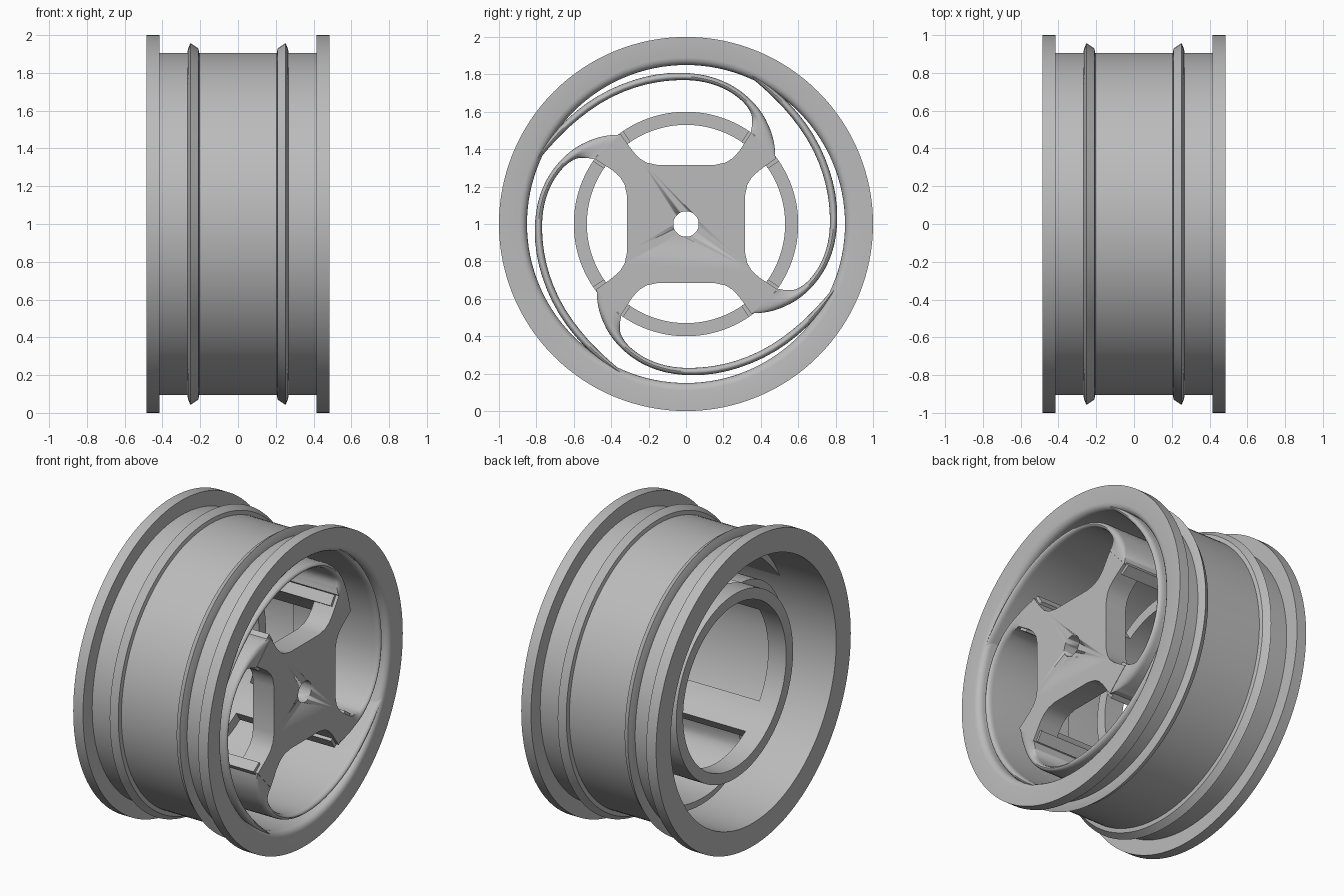
import bpy, bmesh, math
from math import radians, sin, cos, pi

old = bpy.data.objects.get("Cube")
if old:
    bpy.data.objects.remove(old, do_unlink=True)

metal = bpy.data.materials.new("plain grey metal")
metal.use_nodes = True
GREY = (0.5, 0.5, 0.5, 1)
metal.diffuse_color = GREY
metal.node_tree.nodes["Principled BSDF"].inputs["Base Color"].default_value = GREY

AXIS_Z = 1.0      # height of the wheel axis
FRONT = 0.48      # outer face of the hub and spokes


def finish(name, bm, angle=30):
    """Turn a bmesh into a smooth-shaded grey object."""
    bmesh.ops.recalc_face_normals(bm, faces=bm.faces)
    mesh = bpy.data.meshes.new(name)
    bm.to_mesh(mesh)
    bm.free()
    mesh.materials.append(metal)
    ob = bpy.data.objects.new(name, mesh)
    bpy.context.collection.objects.link(ob)
    ob.location.z = AXIS_Z
    bpy.ops.object.select_all(action='DESELECT')
    ob.select_set(True)
    bpy.context.view_layer.objects.active = ob
    bpy.ops.object.shade_smooth_by_angle(angle=radians(angle))
    return ob


def polar(bm, x, r, a):
    return bm.verts.new((x, r * cos(a), r * sin(a)))


def skin(bm, rings, closed):
    """Join cross-section loops; cap the ends when open."""
    n = len(rings[0])
    pairs = list(zip(rings, rings[1:])) + ([(rings[-1], rings[0])] if closed else [])
    for a, b in pairs:
        for i in range(n):
            j = (i + 1) % n
            bm.faces.new((a[i], a[j], b[j], b[i]))
    if not closed:
        bm.faces.new(rings[0])
        bm.faces.new(rings[-1])


def lathe(name, profile, start=0, sweep=360, steps=128):
    """Sweep a closed (x, radius) profile around the wheel axis."""
    bm = bmesh.new()
    full = sweep == 360
    count = steps if full else steps + 1
    rings = [[polar(bm, x, r, radians(start + sweep * i / steps)) for x, r in profile]
             for i in range(count)]
    skin(bm, rings, full)
    return finish(name, bm)


# Rim barrel with flanges, two raised ridges and a rounded front lip
half = [(0.205, 0.905), (0.21, 0.93), (0.252, 0.958), (0.265, 0.925),
        (0.268, 0.905), (0.415, 0.905), (0.415, 1.0), (0.485, 1.0)]
lip = [(0.485 - 0.04 * (1 - cos(t * pi / 8)), 0.89 - 0.04 * sin(t * pi / 8)) for t in range(5)]
outer = [(-x, r) for x, r in reversed(half)] + half
lathe("rim", outer + lip + [(-0.485, 0.85)])

# Hub drum: full rear ring and four shell pillars reaching the hub plate
lathe("drum_ring", [(-0.35, 0.53), (-0.35, 0.6), (-0.22, 0.6), (-0.22, 0.53)])
for k in range(4):
    lathe(f"drum_pillar_{k + 1}",
          [(-0.225, 0.53), (-0.225, 0.6), (FRONT - 0.02, 0.6), (FRONT - 0.02, 0.53)],
          34 + 90 * k, 22, 10)

# Hub plate: a cross shape repeated by quarter turns, with a centre bore
edge = [(0.35, 0.49), (0.285, 0.39), (0.25, 0.352), (0.21, 0.328), (0.15, 0.315),
        (-0.15, 0.315), (-0.21, 0.328), (-0.25, 0.352), (-0.285, 0.39), (-0.35, 0.48)]
bm = bmesh.new()
outline = []
for k in range(4):
    c, s = cos(k * pi / 2), sin(k * pi / 2)
    outline += [(c * y - s * z, s * y + c * z) for y, z in edge]
skin(bm, [[bm.verts.new((x, y, z)) for y, z in outline] for x in (0.33, FRONT)], False)
plate = finish("hub_plate", bm)

bm = bmesh.new()
skin(bm, [[polar(bm, x, 0.068, 2 * pi * i / 48) for i in range(48)] for x in (0.2, 0.6)], False)
cutter = finish("bore_cutter", bm)
cutter.hide_render = True
cutter.hide_set(True)
bore = plate.modifiers.new("bore", 'BOOLEAN')
bore.operation = 'DIFFERENCE'
bore.solver = 'EXACT'
bore.object = cutter

# Spiral spokes: outer and inner edges as (angle, radius)
OUTER = [(36, .59), (42, .635), (48, .675), (58, .73), (70, .775), (82, .80), (97, .812),
         (115, .822), (135, .842), (150, .865), (160, .885)]
INNER = [(55, .605), (57, .65), (60, .69), (66, .725), (75, .753), (85, .767), (98, .772),
         (115, .782), (135, .802), (150, .835), (160, .875)]
BACK = -0.14


def smooth_path(points, sub=4):
    """Catmull-Rom resampling of a polar path."""
    pts = [points[0]] + points + [points[-1]]
    out = []
    for a, b, c, d in zip(pts, pts[1:], pts[2:], pts[3:]):
        for i in range(sub):
            t = i / sub
            out.append([0.5 * (2 * q + (r - p) * t + (2 * p - 5 * q + 4 * r - s) * t * t
                               + (3 * q - p - 3 * r + s) * t ** 3)
                        for p, q, r, s in zip(a, b, c, d)])
    return out + [list(points[-1])]


def spoke(name, turn):
    bm = bmesh.new()
    rings = []
    path = list(zip(smooth_path(OUTER), smooth_path(INNER)))
    for i, ((ao, ro), (ai, ri)) in enumerate(path):
        ao, ai = radians(ao + turn), radians(ai + turn)
        yo, zo, yi, zi = ro * cos(ao), ro * sin(ao), ri * cos(ai), ri * sin(ai)
        depth = 0.035 * min(1, i / 8)     # front edge rounds off away from the hub
        ring = [bm.verts.new((BACK, yi, zi))]
        for j in range(9):
            t = pi * j / 8
            f = (1 - cos(t)) / 2
            ring.append(bm.verts.new((FRONT - 0.002 - depth * (1 - sin(t)),
                                      yi + (yo - yi) * f, zi + (zo - zi) * f)))
        ring.append(bm.verts.new((BACK, yo, zo)))
        rings.append(ring)
    skin(bm, rings, False)
    finish(name, bm, 40)


for k in range(4):
    spoke(f"spoke_{k + 1}", 90 * k)
